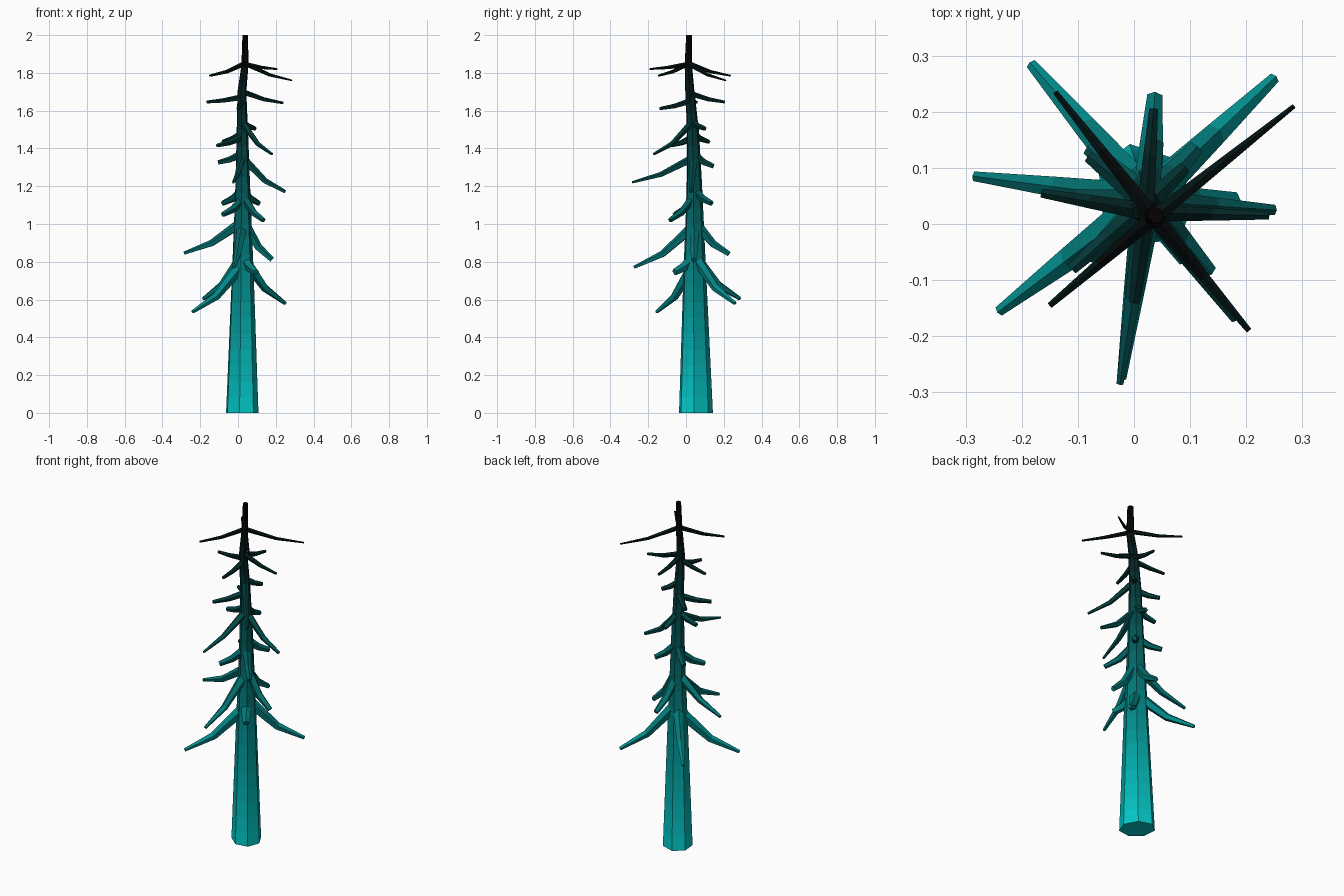
import bpy, math
from mathutils import Vector

if "Cube" in bpy.data.objects:
    bpy.data.objects.remove(bpy.data.objects["Cube"])

# Colour bands: teal at the foot fading to black at the top
BANDS = 24
mats = []
for i in range(BANDS):
    v = 0.77 * (1 - (i + 0.5) / BANDS) + 0.01
    m = bpy.data.materials.new("bark_%02d" % i)
    m.diffuse_color = (0.001, v ** 2.1, v ** 2.1, 1)
    m.use_nodes = True
    m.node_tree.nodes["Principled BSDF"].inputs["Base Color"].default_value = m.diffuse_color
    mats.append(m)


def tube(name, pts, radii, sides, frame=None, phase=0.0):
    """Flat-faced tube through pts; frame keeps the rings level, else they follow the path."""
    verts, faces = [], []
    n = len(pts)
    for i, (p, r) in enumerate(zip(pts, radii)):
        if frame:
            u, v = frame
        else:
            d = (pts[min(i + 1, n - 1)] - pts[max(i - 1, 0)]).normalized()
            u = Vector((0, 0, 1)).cross(d).normalized()
            v = d.cross(u)
        for k in range(sides):
            a = phase + math.tau * k / sides
            verts.append(p + u * (r * math.cos(a)) + v * (r * math.sin(a)))
    for i in range(n - 1):
        for k in range(sides):
            k2 = (k + 1) % sides
            a, b = i * sides, (i + 1) * sides
            faces.append((a + k, a + k2, b + k2, b + k))
    faces.append(tuple(reversed(range(sides))))
    faces.append(tuple(range((n - 1) * sides, n * sides)))
    me = bpy.data.meshes.new(name)
    me.from_pydata(verts, [], faces)
    for m in mats:
        me.materials.append(m)
    for f in me.polygons:
        f.material_index = max(0, min(BANDS - 1, int(f.center.z / 2 * BANDS)))
    me.update()
    ob = bpy.data.objects.new(name, me)
    bpy.context.collection.objects.link(ob)
    return ob


# Trunk profile: z, x, y, radius
PROFILE = [(0, .02, .051, .092), (.78, .024, .045, .06), (1.0, .024, .045, .05),
           (1.25, .024, .043, .04), (1.5, .022, .036, .032), (1.7, .02, .02, .025),
           (1.84, .036, .012, .02), (2.0, .038, .016, .016)]


def trunk_at(z):
    for a, b in zip(PROFILE, PROFILE[1:]):
        if z <= b[0]:
            t = (z - a[0]) / (b[0] - a[0])
            q = [a[i] + (b[i] - a[i]) * t for i in range(4)]
            return Vector((q[1], q[2], z)), q[3]


# Seven-sided trunk, slightly flattened along one diagonal
levels = sorted({round(2 * i / BANDS, 4) for i in range(BANDS + 1)} | {p[0] for p in PROFILE})
rings = [trunk_at(z) for z in levels]
tube("trunk", [r[0] for r in rings], [r[1] for r in rings], 7,
     (Vector((.96, -.09, 0)), Vector((-.09, 1.0, 0))))

# Branches in seven whorls of four: tip x, tip y, tip z, start z
BRANCHES = [
    (.285, .21, 1.76, 1.85), (-.15, -.145, 1.785, 1.85), (.205, -.19, 1.82, 1.845), (-.14, .235, 1.785, 1.85),
    (-.165, .055, 1.645, 1.67), (.24, .015, 1.64, 1.7), (.035, .205, 1.645, 1.69), (0, -.14, 1.61, 1.65),
    (.18, -.17, 1.37, 1.54), (.09, .1, 1.505, 1.54), (-.11, -.08, 1.415, 1.46), (-.08, .12, 1.435, 1.48),
    (.25, .025, 1.17, 1.35), (-.025, -.285, 1.22, 1.35), (-.105, .05, 1.325, 1.37), (.04, .145, 1.305, 1.37),
    (.11, .135, 1.11, 1.18), (.135, -.085, 1.02, 1.15), (-.08, -.06, 1.05, 1.13), (-.08, .135, 1.11, 1.18),
    (-.285, .085, .845, 1.01), (.18, .042, .81, 1.02), (-.022, -.275, .77, .99), (.037, .228, .84, 1.01),
    (-.24, -.155, .535, .79), (-.183, .285, .605, .83), (.25, .26, .58, .83), (.095, -.06, .745, .83),
]
for i, (x, y, z, z0) in enumerate(BRANCHES):
    start, r = trunk_at(z0)
    tip = Vector((x, y, z))
    length = (tip - start).xy.length
    base = 0.5 * r + 0.004
    end = base * max(0.27, 0.75 - 1.4 * length)
    mid = start.lerp(tip, 0.53)
    mid.z = z0 + (z - z0) * 0.68          # droops, then levels out
    tube("branch_%02d" % (i + 1), [start, mid, tip],
         [base, end + (base - end) * 0.5, end], 5, phase=math.pi / 2)
